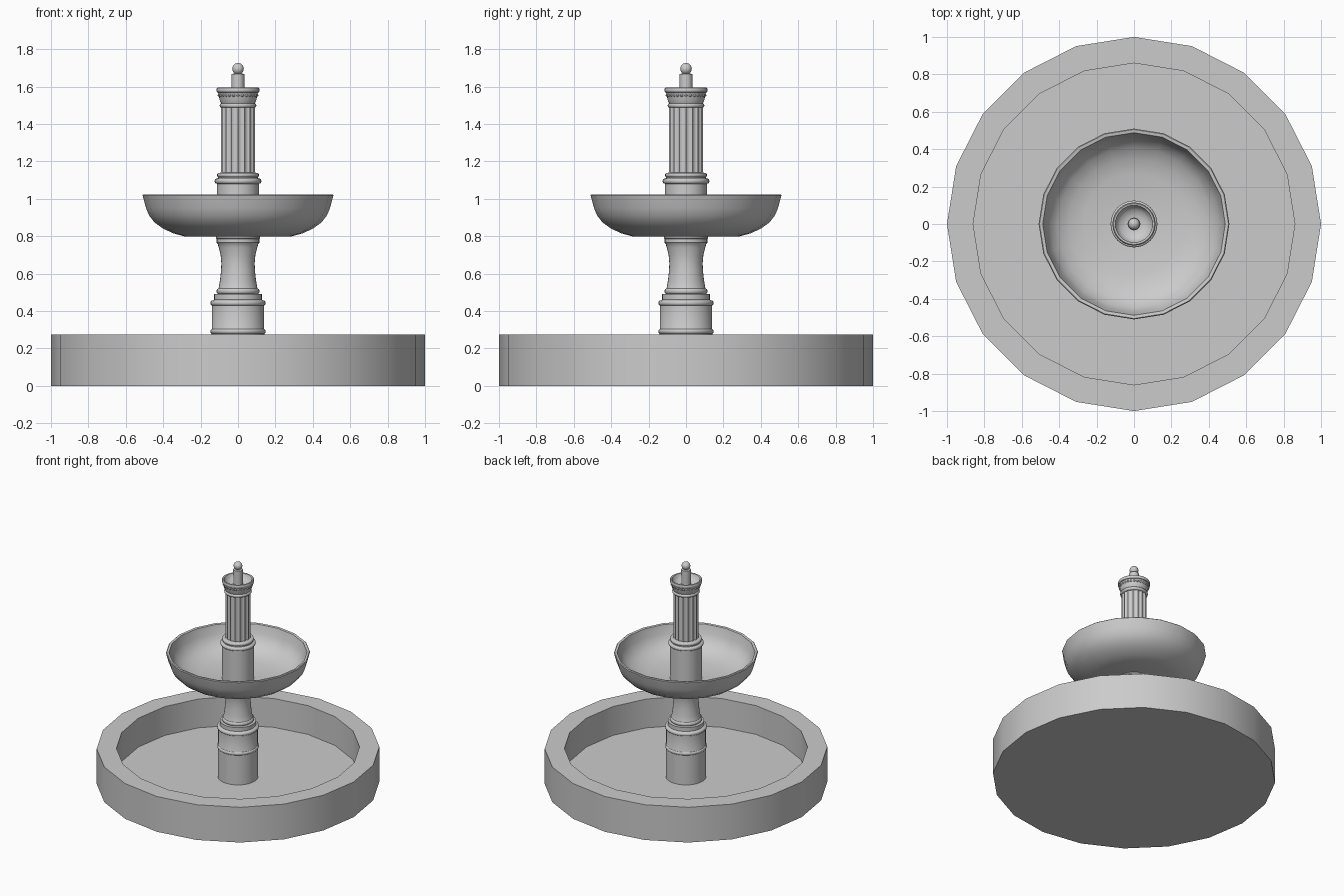
import bpy, bmesh
from math import sin, cos, pi, radians

if "Cube" in bpy.data.objects:
    bpy.data.objects.remove(bpy.data.objects["Cube"])


def make_object(name, bm, angle=35):
    bmesh.ops.remove_doubles(bm, verts=bm.verts, dist=1e-6)
    bmesh.ops.recalc_face_normals(bm, faces=bm.faces)
    me = bpy.data.meshes.new(name)
    bm.to_mesh(me)
    bm.free()
    ob = bpy.data.objects.new(name, me)
    bpy.context.collection.objects.link(ob)
    bpy.context.view_layer.objects.active = ob
    ob.select_set(True)
    bpy.ops.object.shade_smooth_by_angle(angle=radians(angle))
    ob.select_set(False)
    return ob


def lathe(name, profile, sides, angle=35, radial=lambda a: 1.0):
    """Turn an (r, z) profile; radial scales the radius around the axis."""
    bm = bmesh.new()
    rings = []
    for r, z in profile:
        if r == 0:
            rings.append([bm.verts.new((0, 0, z))] * sides)
        else:
            ring = []
            for i in range(sides):
                a = 2 * pi * i / sides
                k = r * radial(a)
                ring.append(bm.verts.new((k * cos(a), k * sin(a), z)))
            rings.append(ring)
    for lo, hi in zip(rings, rings[1:]):
        for i in range(sides):
            j = (i + 1) % sides
            quad = list(dict.fromkeys((lo[i], lo[j], hi[j], hi[i])))
            bm.faces.new(quad)
    return make_object(name, bm, angle)


def bead(r, z0, z1, bulge):
    """Rounded moulding from z0 to z1."""
    n = 6
    return [(r + bulge * sin(pi * i / n), (z0 + z1) / 2 - (z1 - z0) / 2 * cos(pi * i / n))
            for i in range(n + 1)]


# Ground basin: 20-sided open pool
lathe("basin", [(0, 0), (1, 0), (1, 0.275), (0.86, 0.275), (0.86, 0.05), (0, 0.05)], 20, 25)

# Lower pedestal with mouldings and a pinched waist
waist = [(0.103, 0.525), (0.097, 0.56), (0.091, 0.61), (0.089, 0.655),
         (0.093, 0.70), (0.103, 0.74), (0.109, 0.76)]
lathe("pedestal",
      [(0, 0.05), (0.143, 0.05), (0.143, 0.28)]
      + bead(0.141, 0.28, 0.303, 0.007)
      + [(0.14, 0.305), (0.14, 0.43)]
      + bead(0.14, 0.43, 0.455, 0.008)
      + [(0.128, 0.46), (0.128, 0.49)]
      + bead(0.105, 0.491, 0.52, 0.010)
      + waist
      + [(0.114, 0.765), (0.114, 0.785), (0.118, 0.79), (0.118, 0.81), (0, 0.81)], 32)

# Upper bowl, thin-walled with rounded belly
lathe("bowl", [(0, 0.797), (0.28, 0.797), (0.345, 0.815), (0.40, 0.84), (0.445, 0.872),
               (0.475, 0.91), (0.492, 0.95), (0.51, 1.018), (0.505, 1.023), (0.488, 1.02),
               (0.472, 0.955), (0.45, 0.91), (0.41, 0.872), (0.35, 0.843),
               (0.27, 0.823), (0, 0.815)], 20, 40)

# Collar rising from the bowl
lathe("column_base",
      [(0, 0.81), (0.113, 0.81), (0.113, 1.08)]
      + bead(0.117, 1.082, 1.107, 0.008)
      + [(0.107, 1.11), (0.107, 1.115)]
      + bead(0.104, 1.115, 1.138, 0.008)
      + [(0.09, 1.14), (0, 1.14)], 32)

# Fluted shaft
lathe("fluted_shaft", [(0, 1.135), (0.09, 1.135), (0.09, 1.495), (0, 1.495)], 96, 30,
      lambda a: 1 - 0.10 * abs(sin(8 * a)) ** 0.7)

# Capital shaped as a small cup
lathe("capital_cup",
      [(0, 1.487), (0.088, 1.487)]
      + bead(0.09, 1.488, 1.51, 0.008)
      + [(0.092, 1.515), (0.099, 1.53), (0.102, 1.552), (0.108, 1.568)]
      + bead(0.109, 1.568, 1.594, 0.006)
      + [(0.10, 1.592), (0.092, 1.57), (0.075, 1.553), (0.045, 1.542), (0, 1.54)], 32)

# Band of small beads beneath the capital rim
bm = bmesh.new()
for i in range(28):
    a = 2 * pi * i / 28
    res = bmesh.ops.create_uvsphere(bm, u_segments=8, v_segments=6, radius=0.008)
    bmesh.ops.translate(bm, verts=res["verts"], vec=(0.101 * cos(a), 0.101 * sin(a), 1.553))
make_object("capital_beads", bm)

# Spout pipe and ball finial
lathe("spout", [(0, 1.53), (0.034, 1.53), (0.034, 1.667), (0.018, 1.67), (0, 1.67)], 24)
bm = bmesh.new()
res = bmesh.ops.create_uvsphere(bm, u_segments=24, v_segments=14, radius=0.031)
bmesh.ops.translate(bm, verts=res["verts"], vec=(0, 0, 1.695))
make_object("ball_finial", bm)
